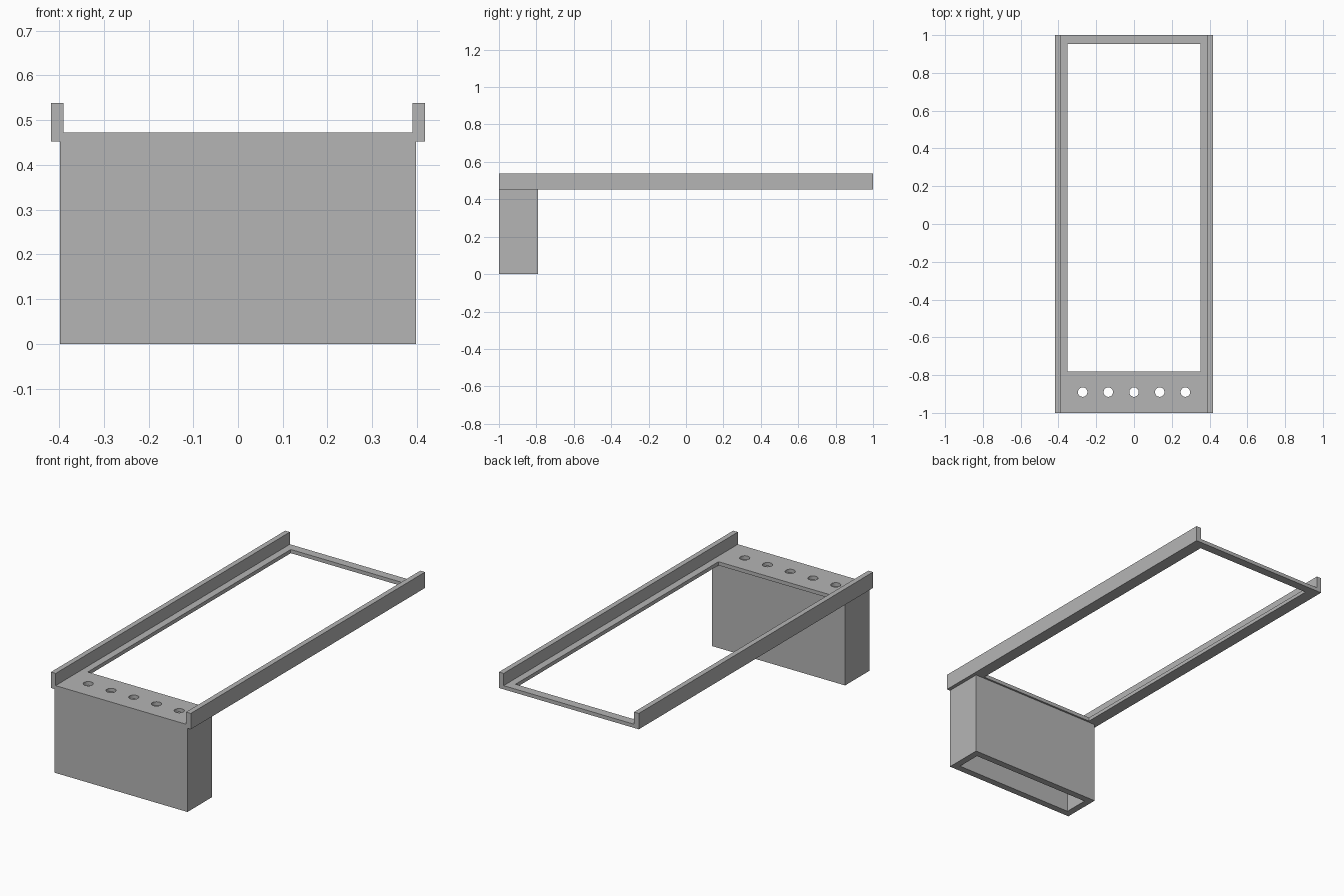
import bpy
import bmesh

cube = bpy.data.objects.get("Cube")
if cube:
    bpy.data.objects.remove(cube, do_unlink=True)

grey = bpy.data.materials.new("plain_grey")
grey.use_nodes = True
colour = (0.46, 0.46, 0.46, 1)
grey.diffuse_color = colour
grey.node_tree.nodes["Principled BSDF"].inputs["Base Color"].default_value = colour


def prism(name, profile, y0, y1):
    """Extrude a closed x-z profile from y0 to y1."""
    bm = bmesh.new()
    face = bm.faces.new([bm.verts.new((x, y0, z)) for x, z in profile])
    out = bmesh.ops.extrude_face_region(bm, geom=[face])
    moved = [v for v in out["geom"] if isinstance(v, bmesh.types.BMVert)]
    bmesh.ops.translate(bm, verts=moved, vec=(0, y1 - y0, 0))
    bmesh.ops.recalc_face_normals(bm, faces=bm.faces)
    mesh = bpy.data.meshes.new(name)
    bm.to_mesh(mesh)
    bm.free()
    mesh.materials.append(grey)
    obj = bpy.data.objects.new(name, mesh)
    bpy.context.collection.objects.link(obj)
    return obj


def block(name, half_x, y0, y1, z0, z1):
    return prism(name, [(-half_x, z0), (half_x, z0), (half_x, z1), (-half_x, z1)], y0, y1)


def cut(target, cutter):
    """Subtract the cutter for good, then remove it."""
    cutter.hide_render = True
    mod = target.modifiers.new("cut", "BOOLEAN")
    mod.operation = "DIFFERENCE"
    mod.solver = "EXACT"
    mod.object = cutter
    bpy.context.view_layer.objects.active = target
    bpy.ops.object.modifier_apply(modifier=mod.name)
    bpy.data.objects.remove(cutter, do_unlink=True)


BOTTOM, PLATE, TOP = 0.452, 0.472, 0.538
OUTER, INNER = 0.418, 0.39

# Frame: flat plate with an upright rail along each side
half = [(OUTER, BOTTOM), (OUTER, TOP), (INNER, TOP), (INNER, PLATE)]
profile = half + [(-x, z) for x, z in reversed(half)]
frame = prism("railed_frame", profile, -1, 1)

# Large opening through the plate
cut(frame, block("opening_cutter", 0.352, -0.78, 0.953, 0.3, 0.7))

# Row of round holes above the box
for i in range(-2, 3):
    bpy.ops.mesh.primitive_cylinder_add(vertices=32, radius=0.025, depth=0.2,
                                        location=(i * 0.136, -0.89, PLATE))
    drill = bpy.context.object
    drill.data.materials.append(grey)
    cut(frame, drill)

# Hollow box below the front of the frame, open at the bottom
WALL = 0.037
box = block("hollow_box", 0.398, -1, -0.79, 0, BOTTOM)
cut(box, block("cavity_cutter", 0.398 - WALL, -1 + WALL, -0.79 - WALL, -0.1, 0.6))
